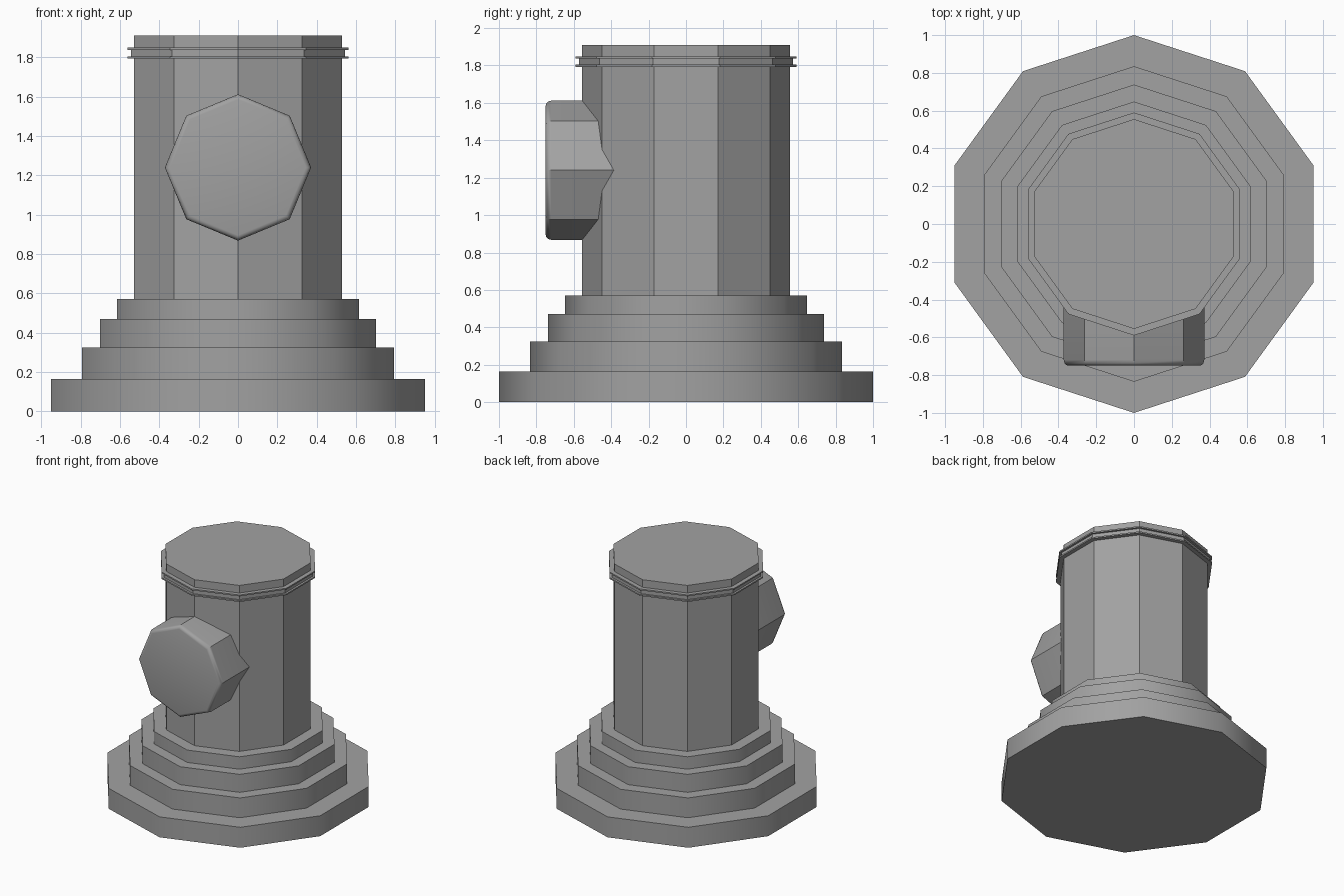
import bpy
import math
from mathutils import Matrix

cube = bpy.data.objects.get("Cube")
if cube:
    bpy.data.objects.remove(cube, do_unlink=True)

stone = bpy.data.materials.new("grey_stone")
stone.use_nodes = True
GREY = (0.36, 0.36, 0.36, 1)
stone.diffuse_color = GREY
bsdf = stone.node_tree.nodes["Principled BSDF"]
bsdf.inputs["Base Color"].default_value = GREY
bsdf.inputs["Roughness"].default_value = 0.8


def turned(name, profile, sides, matrix=Matrix(), smooth=None):
    """Closed prism turned from (radius, height) points, a corner facing -y."""
    verts, faces = [], []
    for radius, height in profile:
        for i in range(sides):
            a = 2 * math.pi * i / sides - math.pi / 2
            verts.append((radius * math.cos(a), radius * math.sin(a), height))
    for k in range(len(profile) - 1):
        for i in range(sides):
            j = (i + 1) % sides
            low, high = k * sides, (k + 1) * sides
            faces.append((low + i, low + j, high + j, high + i))
    faces.append(tuple(reversed(range(sides))))
    faces.append(tuple(range(len(verts) - sides, len(verts))))
    mesh = bpy.data.meshes.new(name)
    mesh.from_pydata(verts, [], faces)
    mesh.transform(matrix)
    mesh.materials.append(stone)
    obj = bpy.data.objects.new(name, mesh)
    bpy.context.collection.objects.link(obj)
    if smooth:
        bpy.ops.object.select_all(action="DESELECT")
        obj.select_set(True)
        bpy.context.view_layer.objects.active = obj
        bpy.ops.object.shade_smooth_by_angle(angle=math.radians(smooth))
    return obj


# Stepped base, one softly shaded slab per step
bottom = 0
for n, (radius, top) in enumerate([(1, 0.165), (0.835, 0.325), (0.738, 0.47), (0.648, 0.57)]):
    turned(f"base_step_{n + 1}", [(radius, bottom), (radius, top)], 10, smooth=40)
    bottom = top

# Faceted column
turned("column", [(0.555, bottom), (0.555, 1.91)], 10)

# Grooved collar: two thin flanges around a recessed band
turned("collar_band", [(0.573, 1.8), (0.573, 1.845)], 10)
for name, z in (("collar_lower_flange", 1.793), ("collar_upper_flange", 1.838)):
    turned(name, [(0.59, z), (0.59, z + 0.011)], 10)

# Octagonal boss on the front, with a rounded front rim
facing_front = Matrix.Translation((0, 0, 1.24)) @ Matrix.Rotation(math.pi / 2, 4, "X")
turned("front_boss", [(0.372, 0.3), (0.372, 0.72), (0.368, 0.737), (0.358, 0.747), (0.345, 0.75)],
       8, facing_front, smooth=35)
